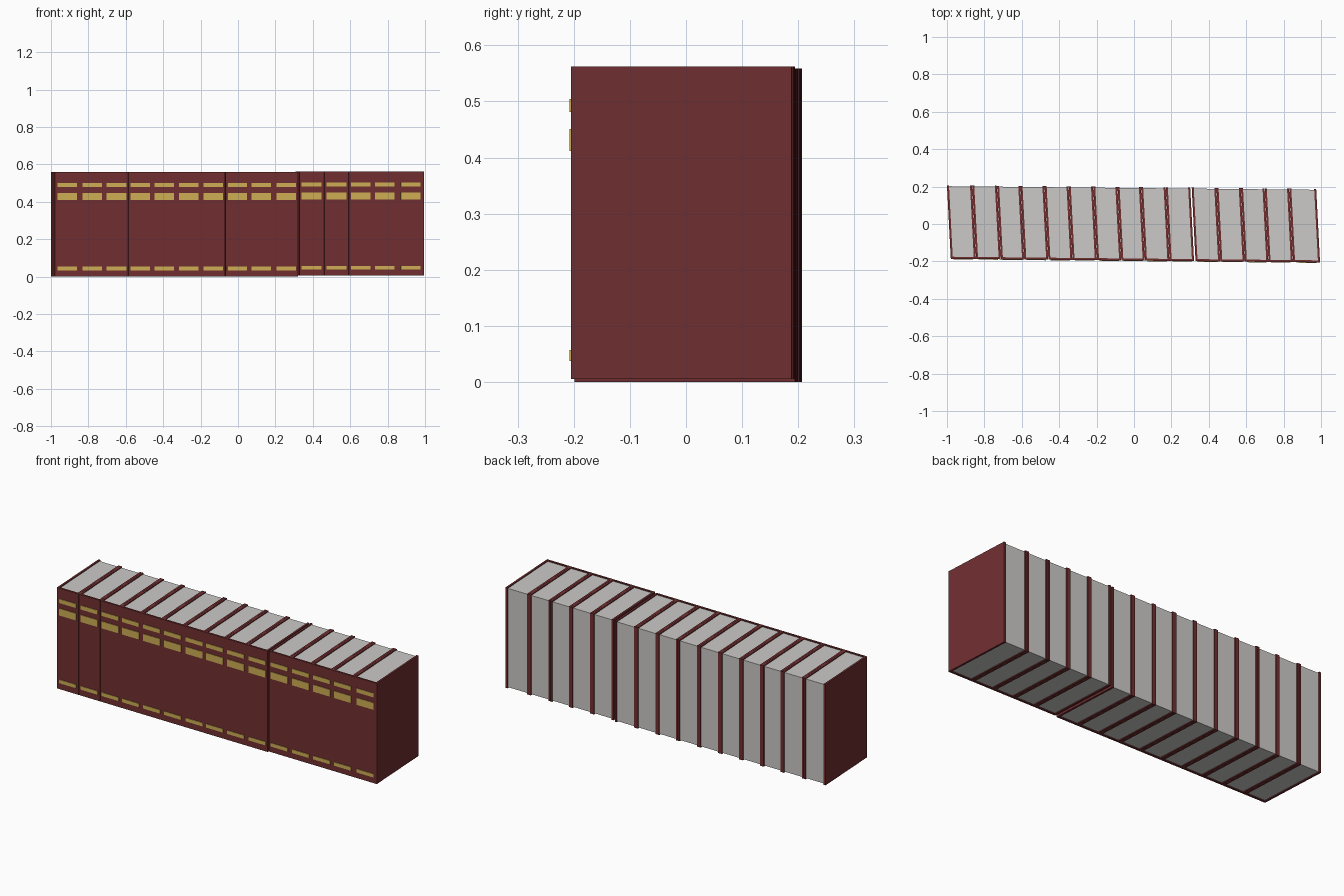
import bpy, bmesh
from mathutils import Vector

if "Cube" in bpy.data.objects:
    bpy.data.objects.remove(bpy.data.objects["Cube"])

def material(name, color):
    m = bpy.data.materials.new(name)
    m.diffuse_color = (*color, 1)
    m.use_nodes = True
    m.node_tree.nodes["Principled BSDF"].inputs["Base Color"].default_value = m.diffuse_color
    return m

maroon = material("maroon cloth", (0.165, 0.028, 0.030))
gold = material("gold foil", (0.62, 0.42, 0.09))
paper = material("page paper", (0.60, 0.59, 0.575))

DEPTH, SHEAR, SLOPE = 0.393, -0.052, -0.0098   # row leans slightly in plan

def place(x, d, z):
    """x along the spines, d = depth behind the spine face."""
    return Vector((x + SHEAR * d, -0.1955 + SLOPE * x + d, z))

def boxes(name, mat, specs):
    bm = bmesh.new()
    for x0, x1, d0, d1, z0, z1 in specs:
        geo = bmesh.ops.create_cube(bm, size=1)
        for v in geo["verts"]:
            v.co = place(x0 if v.co.x < 0 else x1,
                         d0 if v.co.y < 0 else d1,
                         z0 if v.co.z < 0 else z1)
    me = bpy.data.meshes.new(name)
    bm.to_mesh(me)
    bm.free()
    me.materials.append(mat)
    ob = bpy.data.objects.new(name, me)
    bpy.context.collection.objects.link(ob)

# boundaries between the fifteen volumes, measured at the spines
edges = [-0.98, -0.845, -0.712, -0.587, -0.458, -0.329, -0.198, -0.068,
         0.058, 0.19, 0.325, 0.461, 0.592, 0.719, 0.85, 0.995]
T = 0.011      # board thickness
INSET = 0.005  # pages sit inside the boards

for i, (a, b) in enumerate(zip(edges, edges[1:])):
    base, top = (0.0, 0.559) if i < 10 else (0.005, 0.562)
    # small gap between the two groups of books
    x0 = a + (0.004 if i == 10 else 0.0004)
    x1 = b - (0.004 if i == 9 else 0.0004)
    n = f"book_{i + 1:02d}"
    # two boards and the flat spine
    boxes(n + "_cover", maroon, [
        (x0, x0 + T, 0, DEPTH, base, top),
        (x1 - T, x1, 0, DEPTH, base, top),
        (x0 + T, x1 - T, 0, T, base, top)])
    # page block
    boxes(n + "_pages", paper, [
        (x0 + T, x1 - T, T, DEPTH - INSET, base + INSET, top - INSET)])
    # gold bands on the spine
    c, w = (a + b) / 2, 0.0525
    dz = 0 if i < 10 else 0.003
    boxes(n + "_gold_bands", gold, [
        (c - w, c + w, -0.003, 0.001, z0 + dz, z1 + dz)
        for z0, z1 in ((0.034, 0.054), (0.409, 0.448), (0.478, 0.501))])
